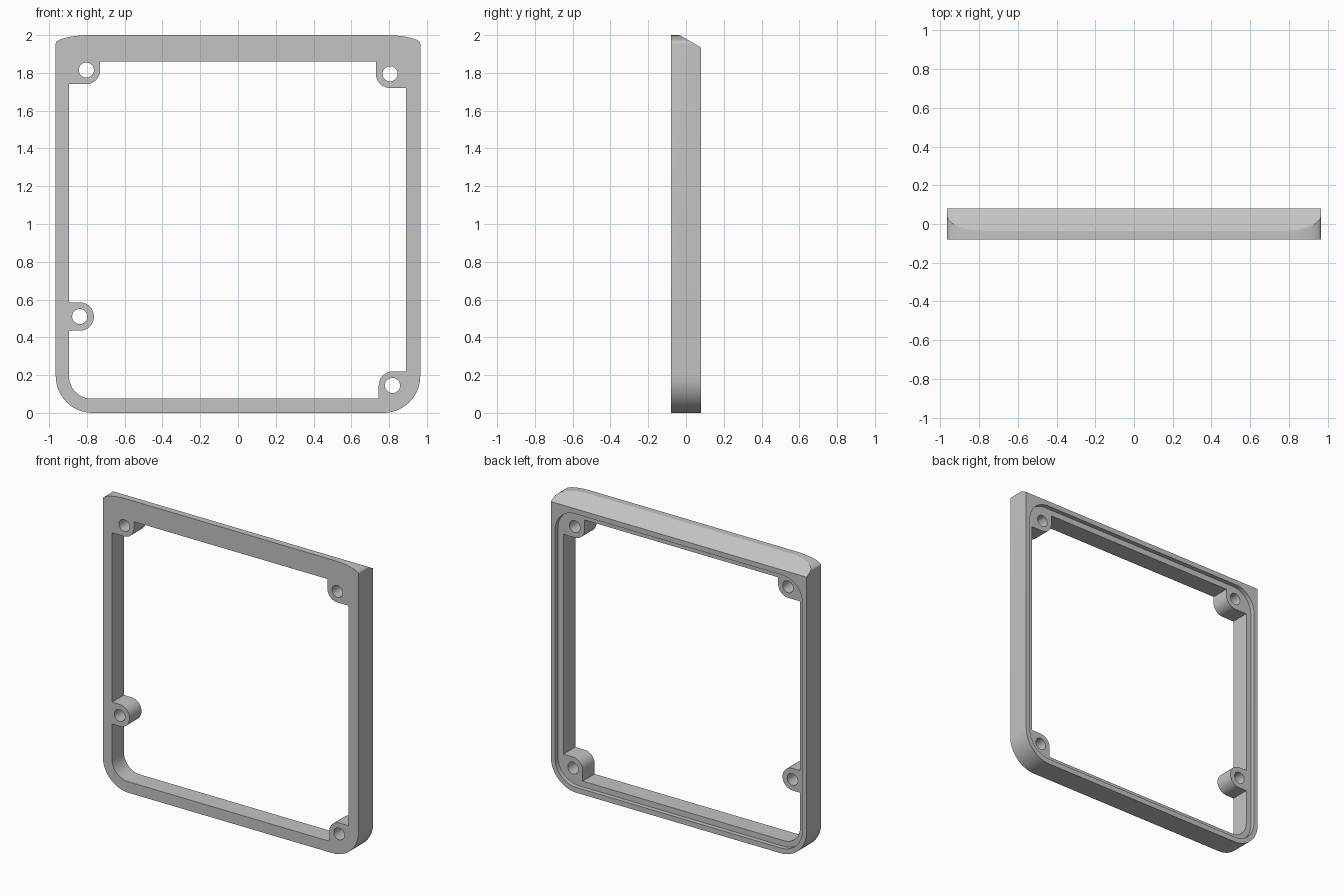
import bpy, bmesh, math
from mathutils import Vector

cube = bpy.data.objects.get("Cube")
if cube:
    bpy.data.objects.remove(cube, do_unlink=True)

HALF_W, HALF_D, HEIGHT = 0.965, 0.079, 2.0
LIP = 0.03          # depth of the rear step
HOLE_R = 0.04

grey = bpy.data.materials.new("plain grey")
grey.use_nodes = True
colour = (0.55, 0.55, 0.55, 1)
grey.diffuse_color = colour
grey.node_tree.nodes["Principled BSDF"].inputs["Base Color"].default_value = colour


def fillet(corners, steps=14):
    """Turn (x, z, radius) corners into an outline with rounded right angles."""
    pts = []
    for i, (x, z, r) in enumerate(corners):
        p = Vector((x, z))
        if r == 0:
            pts.append(p)
            continue
        to_prev = (Vector(corners[i - 1][:2]) - p).normalized()
        to_next = (Vector(corners[(i + 1) % len(corners)][:2]) - p).normalized()
        centre = p + (to_prev + to_next) * r
        for k in range(steps + 1):
            a = math.pi / 2 * k / steps
            pts.append(centre - to_next * r * math.cos(a) - to_prev * r * math.sin(a))
    return pts


def prism(name, pts, y0, y1):
    """Extrude an x-z outline along y."""
    bm = bmesh.new()
    face = bm.faces.new([bm.verts.new((p[0], y0, p[1])) for p in pts])
    ext = bmesh.ops.extrude_face_region(bm, geom=[face])
    moved = [v for v in ext["geom"] if isinstance(v, bmesh.types.BMVert)]
    bmesh.ops.translate(bm, verts=moved, vec=(0, y1 - y0, 0))
    bmesh.ops.recalc_face_normals(bm, faces=bm.faces)
    mesh = bpy.data.meshes.new(name)
    bm.to_mesh(mesh)
    bm.free()
    obj = bpy.data.objects.new(name, mesh)
    bpy.context.collection.objects.link(obj)
    return obj


# Outer body: round bottom corners, shallow elliptical shoulders on top
bottom = fillet([(-HALF_W, 0, 0.195), (HALF_W, 0, 0.195),
                 (HALF_W, HEIGHT, 0), (-HALF_W, HEIGHT, 0)])[:-2]
shoulder = []
for k in range(15):
    a = math.pi / 2 * k / 14
    shoulder.append((HALF_W - 0.19 * (1 - math.cos(a)),
                     HEIGHT - 0.045 * (1 - math.sin(a))))
outline = bottom + shoulder + [(-x, z) for x, z in reversed(shoulder)]
frame = prism("frame", outline, -HALF_D, HALF_D)

# Sloped top edge towards the back
bm = bmesh.new()
bm.from_mesh(frame.data)
cut = bmesh.ops.bisect_plane(bm, geom=bm.verts[:] + bm.edges[:] + bm.faces[:],
                             plane_co=(0, -0.035, HEIGHT), plane_no=(0, 0.065, 0.114),
                             clear_outer=True)
rim = [e for e in cut["geom_cut"] if isinstance(e, bmesh.types.BMEdge)]
bmesh.ops.holes_fill(bm, edges=[e for e in rim if e.is_boundary], sides=0)
bmesh.ops.recalc_face_normals(bm, faces=bm.faces)
bm.to_mesh(frame.data)
bm.free()

# Opening, whose outline leaves the screw bosses standing
L, R, B, T = -0.895, 0.89, 0.075, 1.86
opening = prism("opening_cutter", fillet([
    (L, B, 0.12),
    (0.745, B, 0), (0.745, 0.22, 0.075), (R, 0.22, 0),
    (R, 1.72, 0), (0.73, 1.72, 0.075), (0.73, T, 0),
    (-0.73, T, 0), (-0.73, 1.74, 0.075), (L, 1.74, 0),
    (L, 0.585, 0), (-0.763, 0.585, 0.074), (-0.763, 0.435, 0.074), (L, 0.435, 0),
]), -0.3, 0.3)

# Stepped recess around the back
recess = prism("recess_cutter", fillet([
    (-0.933, 0.036, 0.16), (0.933, 0.036, 0.16),
    (0.933, 1.9, 0.15), (-0.933, 1.9, 0.15),
]), HALF_D - LIP, 0.3)

# Screw holes
cutters = [opening, recess]
for x, z in [(-0.803, 1.815), (0.805, 1.795), (0.818, 0.145), (-0.838, 0.51)]:
    circle = [(x + HOLE_R * math.cos(math.tau * k / 32),
               z + HOLE_R * math.sin(math.tau * k / 32)) for k in range(32)]
    cutters.append(prism("hole_cutter", circle, -0.3, 0.3))

for cutter in cutters:
    cutter.hide_render = True
    mod = frame.modifiers.new(cutter.name, "BOOLEAN")
    mod.operation = "DIFFERENCE"
    mod.solver = "EXACT"
    mod.object = cutter

# Bake the cuts and drop the cutters
bpy.context.view_layer.update()
graph = bpy.context.evaluated_depsgraph_get()
baked = bpy.data.meshes.new_from_object(frame.evaluated_get(graph))
frame.modifiers.clear()
frame.data = baked
for cutter in cutters:
    bpy.data.objects.remove(cutter, do_unlink=True)

frame.data.materials.clear()
frame.data.materials.append(grey)
for poly in frame.data.polygons:
    poly.material_index = 0

for obj in bpy.context.selected_objects:
    obj.select_set(False)
bpy.context.view_layer.objects.active = frame
frame.select_set(True)
bpy.ops.object.shade_smooth_by_angle(angle=math.radians(25))
